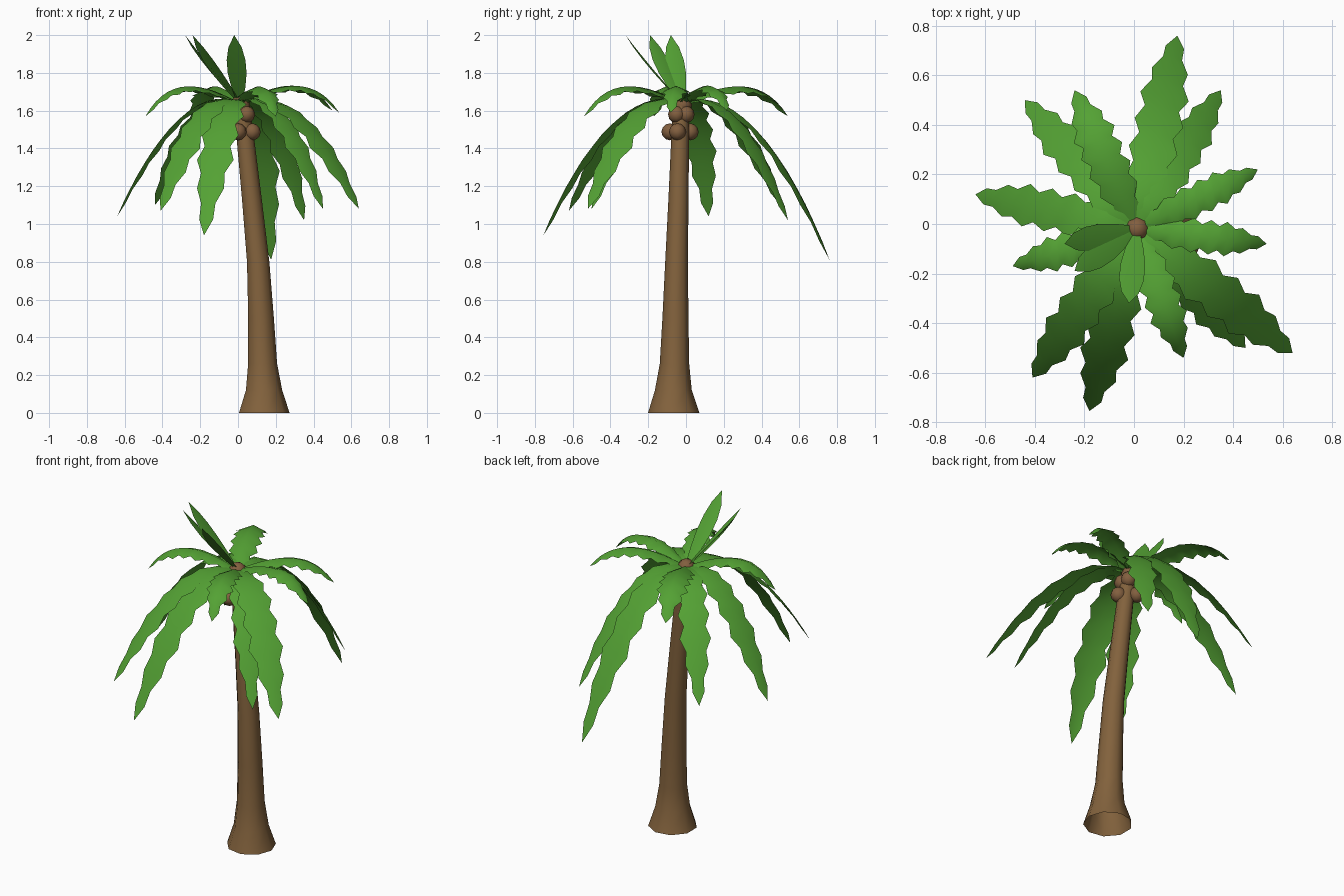
import bpy, bmesh, math
from mathutils import Vector

if "Cube" in bpy.data.objects:
    bpy.data.objects.remove(bpy.data.objects["Cube"])


def material(name, rgb):
    m = bpy.data.materials.new(name)
    m.diffuse_color = (*rgb, 1)
    m.use_nodes = True
    m.node_tree.nodes["Principled BSDF"].inputs["Base Color"].default_value = m.diffuse_color
    return m


LEAF = material("leaf green", (0.088, 0.36, 0.034))
BARK = material("bark brown", (0.225, 0.122, 0.046))
NUT = material("coconut brown", (0.225, 0.115, 0.050))
CROWN = Vector((0.01, -0.02, 1.64))


def finish(name, bm, mat, angle):
    me = bpy.data.meshes.new(name)
    bm.normal_update()
    bm.to_mesh(me)
    bm.free()
    me.materials.append(mat)
    ob = bpy.data.objects.new(name, me)
    bpy.context.collection.objects.link(ob)
    bpy.ops.object.select_all(action='DESELECT')
    bpy.context.view_layer.objects.active = ob
    ob.select_set(True)
    bpy.ops.object.shade_smooth_by_angle(angle=math.radians(angle))
    return ob


# Leaning trunk, open at the bottom: x, y, z, radius of each ring
RINGS = [(.135, -.065, 0, .138), (.135, -.067, .12, .099), (.128, -.061, .26, .079),
         (.12, -.056, .5, .070), (.105, -.05, .8, .061), (.072, -.04, 1.13, .054),
         (.038, -.031, 1.45, .048), (.015, -.025, 1.64, .044)]
bm = bmesh.new()
SIDES = 9
loops = [[bm.verts.new((x + r * math.cos(2 * math.pi * i / SIDES),
                        y + r * math.sin(2 * math.pi * i / SIDES), z))
          for i in range(SIDES)] for x, y, z, r in RINGS]
for a, b in zip(loops, loops[1:]):
    for i in range(SIDES):
        j = (i + 1) % SIDES
        bm.faces.new((a[i], a[j], b[j], b[i]))
finish("trunk", bm, BARK, 45)


# Coconuts below the crown, plus the round crown heart
def nut(name, pos, r):
    bm = bmesh.new()
    bmesh.ops.create_uvsphere(bm, u_segments=8, v_segments=6, radius=r)
    bmesh.ops.translate(bm, verts=bm.verts, vec=pos)
    finish(name, bm, NUT, 60)


for i, p in enumerate([(.075, -.045, 1.488), (-.003, .022, 1.488), (.0, -.085, 1.488),
                       (.045, -.05, 1.58), (.04, .0, 1.58)]):
    nut(f"coconut_{i + 1}", p, .045)
nut("crown_heart", (.012, -.02, 1.63), .052)


def frond(name, tip, half, rise, mid, rows, notch, fold, base):
    """Folded leaf strip along a bezier arch from the crown to the tip."""
    tip = Vector(tip)
    out = Vector((tip.x - CROWN.x, tip.y - CROWN.y, 0))
    length = out.length
    out.normalize()
    side = Vector((-out.y, out.x, 0))
    p = [CROWN, CROWN + out * length * .38 + Vector((0, 0, rise)),
         CROWN + out * length * .75 + Vector((0, 0, mid)), tip]

    def at(t):
        s = 1 - t
        return p[0] * s**3 + p[1] * 3 * s * s * t + p[2] * 3 * s * t * t + p[3] * t**3

    bm = bmesh.new()
    prev = None
    for k in range(rows):
        t = .03 + .97 * k / rows
        tangent = (at(t + .01) - at(t - .01)).normalized()
        up = tangent.cross(side)
        if up.z < 0:
            up = -up
        # envelope swells from the stalk then narrows to the point
        env = min(1, base + 2.2 * t) * min(1, .2 + 2.6 * (1 - t))
        w = half * env * (1 if k % 2 else notch)
        c = at(t)
        drop = up * w * fold
        row = [bm.verts.new(c + side * w - drop), bm.verts.new(c),
               bm.verts.new(c - side * w - drop)]
        if prev:
            for i in (0, 1):
                bm.faces.new((prev[i + 1], prev[i], row[i], row[i + 1]))
        prev = row
    end = bm.verts.new(tip)
    for i in (0, 1):
        bm.faces.new((prev[i + 1], prev[i], end))
    finish(name, bm, LEAF, 80)


# Long drooping fronds: tip position and half width
DROOP = [(.175, .76, .81, .1), (.35, .54, 1.02, .083), (-.44, .50, 1.1, .088),
         (-.64, .12, 1.04, .088), (-.41, -.62, 1.07, .094), (-.18, -.755, .94, .1),
         (.45, -.5, 1.08, .083), (.64, -.52, 1.08, .1)]
for i, (x, y, z, w) in enumerate(DROOP):
    frond(f"drooping_frond_{i + 1}", (x, y, z), w, .12, (z - CROWN.z) * .4,
          14, .7, .15, .35)

# Shorter arching fronds
ARCH = [(.535, -.08, 1.59, .07), (.5, .22, 1.6, .07), (-.24, .54, 1.57, .09),
        (-.49, -.17, 1.57, .073), (.2, -.54, 1.57, .078)]
for i, (x, y, z, w) in enumerate(ARCH):
    frond(f"arching_frond_{i + 1}", (x, y, z), w, .105, .155, 14, .7, .42, .38)

# Young upright leaves
for i, (x, y) in enumerate([(-.28, -.08), (-.24, -.19), (-.02, -.32)]):
    frond(f"upright_leaf_{i + 1}", (x, y, 2.0), .05, .13, .26, 5, 1, .12, .25)
